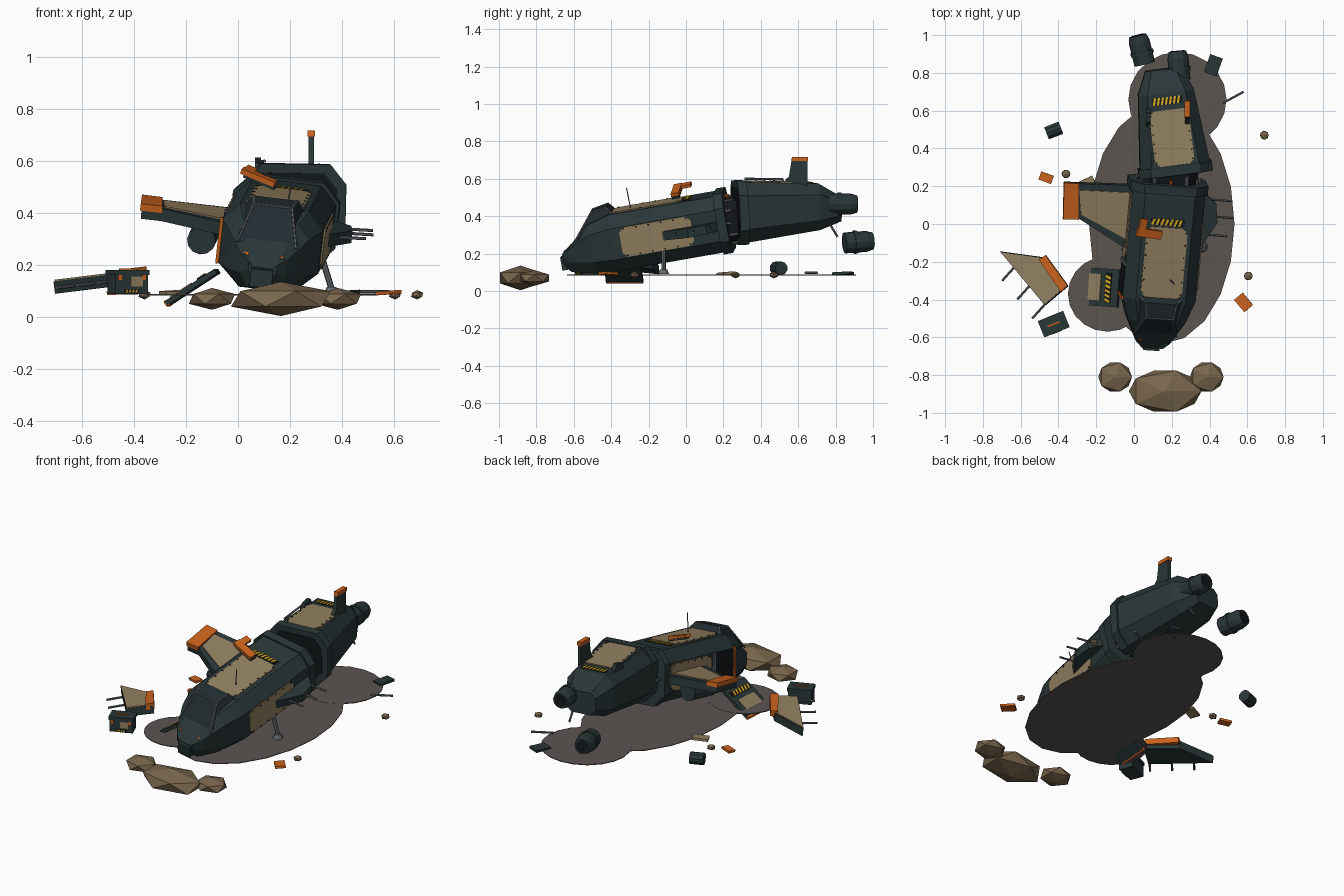
import bpy, bmesh, math
from mathutils import Matrix, Vector, Euler

if "Cube" in bpy.data.objects:
    bpy.data.objects.remove(bpy.data.objects["Cube"])


def material(name, r, g, b):
    m = bpy.data.materials.new(name)
    col = [(c / 255) ** 2.2 for c in (r, g, b)] + [1]
    m.use_nodes = True
    m.diffuse_color = col
    bsdf = m.node_tree.nodes["Principled BSDF"]
    bsdf.inputs["Base Color"].default_value = col
    bsdf.inputs["Roughness"].default_value = 0.8
    return m


HULL = material("dark hull", 45, 57, 58)
TAN = material("tan panel", 145, 128, 97)
ORANGE = material("orange trim", 200, 98, 34)
SCORCH = material("scorched ground", 92, 85, 82)
EARTH = material("piled earth", 120, 102, 78)
METAL = material("grey metal", 98, 104, 108)
YELLOW = material("hazard yellow", 212, 165, 35)
GLASS = material("dark glass", 38, 47, 51)
BLACK = material("black interior", 26, 30, 32)


def frame(loc, rx=0, ry=0, rz=0):
    rot = Euler([math.radians(a) for a in (rx, ry, rz)]).to_matrix().to_4x4()
    return Matrix.Translation(loc) @ rot


def finish(name, bm, mat, M):
    bmesh.ops.recalc_face_normals(bm, faces=bm.faces)
    me = bpy.data.meshes.new(name)
    bm.to_mesh(me)
    bm.free()
    me.materials.append(mat)
    ob = bpy.data.objects.new(name, me)
    ob.matrix_world = M
    bpy.context.collection.objects.link(ob)
    return ob


def loft(name, rings, mat, M):
    bm = bmesh.new()
    rows = [[bm.verts.new(p) for p in ring] for ring in rings]
    n = len(rows[0])
    for a, b in zip(rows, rows[1:]):
        for i in range(n):
            bm.faces.new((a[i], a[(i + 1) % n], b[(i + 1) % n], b[i]))
    bm.faces.new(rows[0])
    bm.faces.new(rows[-1])
    return finish(name, bm, mat, M)


def slab(name, M, pts, z0, z1, mat):
    return loft(name, [[(x, y, z) for x, y in pts] for z in (z0, z1)], mat, M)


def box(name, M, size, mat):
    x, y, z = (s / 2 for s in size)
    return slab(name, M, [(-x, -y), (x, -y), (x, y), (-x, y)], -z, z, mat)


def rod(name, M, a, b, r, mat=METAL, n=6, r2=None):
    a, b = Vector(a), Vector(b)
    bm = bmesh.new()
    bmesh.ops.create_cone(bm, cap_ends=True, segments=n, radius1=r,
                          radius2=r if r2 is None else r2, depth=(b - a).length)
    turn = (b - a).to_track_quat('Z', 'Y').to_matrix().to_4x4()
    return finish(name, bm, mat, M @ Matrix.Translation((a + b) / 2) @ turn)


def rock(name, loc, size):
    bm = bmesh.new()
    bmesh.ops.create_icosphere(bm, subdivisions=1, radius=1)
    bmesh.ops.scale(bm, vec=size, verts=bm.verts)
    return finish(name, bm, EARTH, Matrix.Translation(loc))


def hull_ring(y, w, t, b):
    half = [(0.68 * w, t), (w, 0.55 * t), (w, 0.55 * b), (0.62 * w, b)]
    return [(x, y, z) for x, z in half] + [(-x, y, z) for x, z in reversed(half)]


def panel(name, M, x, y0, y1, studs=True):
    """Chamfered tan plate with studs along its long edges."""
    c = 0.025
    pts = [(-x + c, y0), (x - c, y0), (x, y0 + c), (x, y1 - c),
           (x - c, y1), (-x + c, y1), (-x, y1 - c), (-x, y0 + c)]
    slab(name, M, pts, -0.003, 0.006, TAN)
    for side in (-1, 1):
        for k in range(6):
            y = y0 + c + (y1 - y0 - 2 * c) * k / 5
            box(name + "_stud", M @ frame((side * (x - 0.008), y, 0.006)),
                (0.008, 0.008, 0.006), BLACK)


def hazard(name, M, x, depth, n):
    """Black strip with slanted yellow bars."""
    slab(name, M, [(-x, 0), (x, 0), (x, depth), (-x, depth)], -0.003, 0.004, BLACK)
    step = 2 * x / (n + 0.5)
    for k in range(n):
        u = -x + k * step
        slab(name + "_bar", M, [(u, 0), (u + step * 0.55, 0),
                                (u + step * 1.05, depth), (u + step * 0.5, depth)],
             0.003, 0.006, YELLOW)


W = Matrix()
F = frame((0.18, 0.225, 0.38), 10, 7, -4)     # front fuselage
R = frame((0.22, 0.275, 0.42), 3, 1, 7)       # rear fuselage

# Scorched ground
for i, (x, y, rx, ry) in enumerate([(0.147, 0, 0.385, 0.635), (0.23, 0.66, 0.26, 0.25),
                                    (-0.14, -0.37, 0.21, 0.2)]):
    ring = [(x + rx * math.cos(a * math.tau / 20), y + ry * math.sin(a * math.tau / 20))
            for a in range(20)]
    slab("scorched_ground", W, ring, 0.084, 0.088 + i * 0.0006, SCORCH)

# Front fuselage
loft("front_hull", [hull_ring(*r) for r in [
    (0, 0.195, 0.152, -0.155), (-0.62, 0.195, 0.152, -0.155), (-0.74, 0.155, 0.115, -0.15),
    (-0.87, 0.09, 0.0, -0.125), (-0.905, 0.055, -0.035, -0.09)]], HULL, F)
loft("front_collar", [hull_ring(y, 0.207, 0.163, -0.165) for y in (-0.045, 0.005)], HULL, F)
loft("torn_core", [hull_ring(y, 0.15, 0.11, -0.11) for y in (-0.02, 0.09)], BLACK, F)
box("nose_sensor", F @ frame((0, -0.89, -0.075)), (0.085, 0.06, 0.07), HULL)
for s in (-1, 1):
    box("nose_light", F @ frame((s * 0.075, -0.85, 0.0), -35, 0, s * 32), (0.04, 0.02, 0.012), ORANGE)
panel("dorsal_panel", F @ frame((0, 0, 0.152)), 0.11, -0.6, -0.22)
hazard("dorsal_hazard", F @ frame((0, -0.21, 0.152)), 0.09, 0.035, 7)
panel("left_side_panel", F @ frame((0.195, 0, 0), 0, 90), 0.08, -0.57, -0.18)
panel("right_side_panel", F @ frame((-0.195, 0, 0), 0, -90), 0.08, -0.42, -0.06)
for k in range(12):
    a = math.tau * k / 12
    c, s = math.cos(a), math.sin(a)
    rod("torn_spar", F, (0.17 * c, -0.01, 0.13 * s), (0.17 * c, 0.03 + 0.012 * (k % 3), 0.13 * s),
        0.008, ORANGE if k == 3 else METAL)

# Cockpit canopy with frame bars
base = [(-0.115, -0.82, 0.04), (0.115, -0.82, 0.04), (0.125, -0.59, 0.14), (-0.125, -0.59, 0.14)]
roof = [(-0.075, -0.71, 0.175), (0.075, -0.71, 0.175), (0.085, -0.625, 0.19), (-0.085, -0.625, 0.19)]
loft("cockpit_canopy", [base, roof], GLASS, F)
for i in range(4):
    rod("canopy_post", F, base[i], roof[i], 0.005)
    if i != 2:
        rod("canopy_rail", F, roof[i], roof[(i + 1) % 4], 0.005)
rod("front_antenna", F, (0.04, -0.5, 0.15), (0.05, -0.5, 0.27), 0.003)

# Right wing, whole, and left wing stub, broken
slab("right_wing", F, [(-0.18, -0.38), (-0.18, -0.03), (-0.55, -0.044), (-0.536, -0.233),
                       (-0.456, -0.23)], -0.027, 0.022, HULL)
slab("right_wing_panel", F, [(-0.2, -0.32), (-0.2, -0.07), (-0.47, -0.075), (-0.45, -0.205)],
     0.02, 0.028, TAN)
slab("right_wing_tip", F, [(-0.475, -0.04), (-0.555, -0.04), (-0.542, -0.237), (-0.458, -0.233)],
     0.005, 0.032, ORANGE)
rod("wing_nacelle", F, (-0.29, -0.3, -0.07), (-0.29, -0.1, -0.07), 0.055, HULL, 12)
slab("left_wing_stub", F, [(0.18, -0.38), (0.28, -0.2), (0.265, -0.1), (0.18, -0.03)],
     -0.027, 0.022, HULL)
for y, end in ((-0.27, 0.34), (-0.17, 0.36), (-0.08, 0.35)):
    rod("left_wing_spar", F, (0.2, y, 0), (end, y, 0.01), 0.006)

# Open doorway and ramp
slab("doorway", F @ frame((-0.193, 0, 0), 0, -90),
     [(-0.09, -0.62), (0.08, -0.62), (0.08, -0.45), (-0.09, -0.45)], -0.004, 0.005, BLACK)
for y in (-0.625, -0.445):
    box("door_frame", F @ frame((-0.197, y, 0)), (0.012, 0.018, 0.18), ORANGE if y < -0.5 else METAL)
ramp = frame((-0.175, -0.335, 0.115), 0, -33, -4)
box("ramp", ramp, (0.23, 0.2, 0.02), HULL)
slab("ramp_panel", ramp, [(-0.09, -0.07), (0.005, -0.07), (0.005, 0.07), (-0.09, 0.07)], 0.008, 0.015, TAN)
hazard("ramp_hazard", ramp @ frame((0.07, 0, 0.011), 0, 0, 90), 0.08, 0.035, 6)
box("ramp_lip", ramp @ frame((-0.113, 0, 0)), (0.012, 0.2, 0.022), ORANGE)

# Landing leg
rod("landing_leg", W, (0.32, -0.12, 0.24), (0.36, -0.12, 0.11), 0.012, METAL, 8)
rod("landing_foot", W, (0.36, -0.12, 0.09), (0.36, -0.12, 0.115), 0.03, METAL, 10, 0.02)

# Rear fuselage
loft("rear_hull", [hull_ring(*r) for r in [
    (0, 0.19, 0.165, -0.165), (0.43, 0.148, 0.135, -0.115), (0.55, 0.095, 0.06, -0.075)]], HULL, R)
loft("rear_collar", [hull_ring(y, 0.196, 0.17, -0.172) for y in (-0.01, 0.04)], HULL, R)
loft("rear_opening", [hull_ring(y, 0.16, 0.135, -0.135) for y in (-0.014, 0)], BLACK, R)
deck = R @ frame((0, 0, 0.165), -4)
panel("rear_dorsal_panel", deck, 0.105, 0.045, 0.34)
hazard("rear_hazard", deck @ frame((0, 0.37, 0)), 0.08, 0.038, 7)
rod("rear_conduit", deck, (-0.115, 0.06, 0.015), (-0.115, 0.27, 0.015), 0.006)
rod("dangling_rod", W, (0.24, 0.75, 0.39), (0.24, 0.81, 0.29), 0.006)

# Tail fins: one whole with painted cap, one snapped
upright = Matrix(((0, 0, 1, 0), (1, 0, 0, 0), (0, 1, 0, 0), (0, 0, 0, 1)))
fin = frame((0.282, 0, 0)) @ upright
slab("tail_fin", fin, [(0.51, 0.56), (0.55, 0.61), (0.565, 0.7), (0.65, 0.7), (0.65, 0.54)], -0.011, 0.011, HULL)
slab("tail_fin_cap", fin, [(0.562, 0.695), (0.567, 0.718), (0.652, 0.718), (0.652, 0.695)], -0.014, 0.014, ORANGE)
slab("snapped_fin", frame((0.077, 0, 0)) @ upright,
     [(0.5, 0.55), (0.54, 0.605), (0.59, 0.615), (0.63, 0.54)], -0.011, 0.011, HULL)

# Torn-off fin tip resting on the back
tip = frame((0.08, -0.05, 0.54), 12, 22, -8)
box("loose_fin_tip", tip, (0.14, 0.045, 0.02), ORANGE)
box("loose_fin_flap", tip @ frame((-0.045, 0.04, 0)), (0.04, 0.07, 0.018), ORANGE)
box("loose_fin_root", tip @ frame((0.01, 0, -0.014)), (0.13, 0.04, 0.012), HULL)


# Engines: one attached, one thrown clear
def engine(M):
    rod("engine_body", M, (0, -0.07, 0), (0, 0.05, 0), 0.056, HULL, 12)
    rod("engine_nozzle", M, (0, 0.05, 0), (0, 0.085, 0), 0.056, HULL, 12, 0.046)
    rod("engine_ring", M, (0, -0.02, 0), (0, 0.0, 0), 0.062, HULL, 12)
    rod("engine_bore", M, (0, 0.08, 0), (0, 0.088, 0), 0.037, BLACK, 12)


engine(frame((0.237, 0.83, 0.465), 0, 0, 5))
engine(frame((0.04, 0.915, 0.262), 4, 0, 14))

# Broken wing section on the ground
wreck = frame((-0.5, -0.28, 0.145), 0, -7, 0)
slab("wreck_wing", wreck, [(-0.21, 0.135), (0.01, 0.105), (0.15, -0.05), (0.03, -0.15)], -0.03, 0.018, HULL)
slab("wreck_wing_panel", wreck, [(-0.205, 0.13), (0.01, 0.1), (0.135, -0.055), (0.03, -0.145)], 0.016, 0.024, TAN)
slab("wreck_wing_tip", wreck, [(0.0, 0.09), (0.035, 0.115), (0.152, -0.045), (0.118, -0.08)], -0.005, 0.032, ORANGE)
for k in range(3):
    x, y = -0.13 + 0.08 * k, 0.06 - 0.1 * k
    rod("wreck_spar", wreck, (x + 0.02, y + 0.02, -0.008), (x - 0.07, y - 0.08, -0.008), 0.007)

# Supply crate
crate = frame((-0.425, -0.53, 0.132), 0, 0, 22)
box("crate", crate, (0.135, 0.085, 0.085), HULL)
box("crate_lid", crate @ frame((0, 0, 0.04)), (0.145, 0.093, 0.02), HULL)
box("crate_handle", crate @ frame((0, 0, 0.051)), (0.07, 0.008, 0.008), ORANGE)
box("crate_label", crate @ frame((0.02, -0.043, 0.005)), (0.05, 0.006, 0.04), TAN)
for s in (-1, 1):
    box("crate_latch", crate @ frame((s * 0.05, -0.043, 0.02)), (0.015, 0.008, 0.02), ORANGE)
hazard("crate_hazard", crate @ frame((0, -0.0425, -0.04), 90), 0.03, 0.015, 4)

# Ploughed earth and loose stones
rock("earth_mound", (0.165, -0.885, 0.07), (0.215, 0.128, 0.066))
rock("earth_mound_right", (-0.1, -0.81, 0.07), (0.1, 0.09, 0.042))
rock("earth_mound_left", (0.385, -0.81, 0.07), (0.1, 0.09, 0.042))
for x, y in ((-0.36, 0.265), (0.69, 0.47), (0.605, -0.275)):
    rock("loose_stone", (x, y, 0.086), (0.026, 0.026, 0.018))

# Scattered debris
for x, y, w, d, turn, mat in [(-0.465, 0.245, 0.07, 0.045, -20, ORANGE), (0.58, -0.415, 0.085, 0.06, -50, ORANGE),
                              (0.42, 0.84, 0.07, 0.1, -20, HULL), (-0.25, 0.21, 0.09, 0.06, 25, TAN)]:
    box("debris_plate", frame((x, y, 0.094), 3, -3, turn), (w, d, 0.014), mat)
rod("debris_canister", W, (-0.463, 0.48, 0.122), (-0.387, 0.51, 0.122), 0.036, HULL, 10)
rod("debris_rod", W, (0.47, 0.64, 0.098), (0.58, 0.7, 0.098), 0.007)
